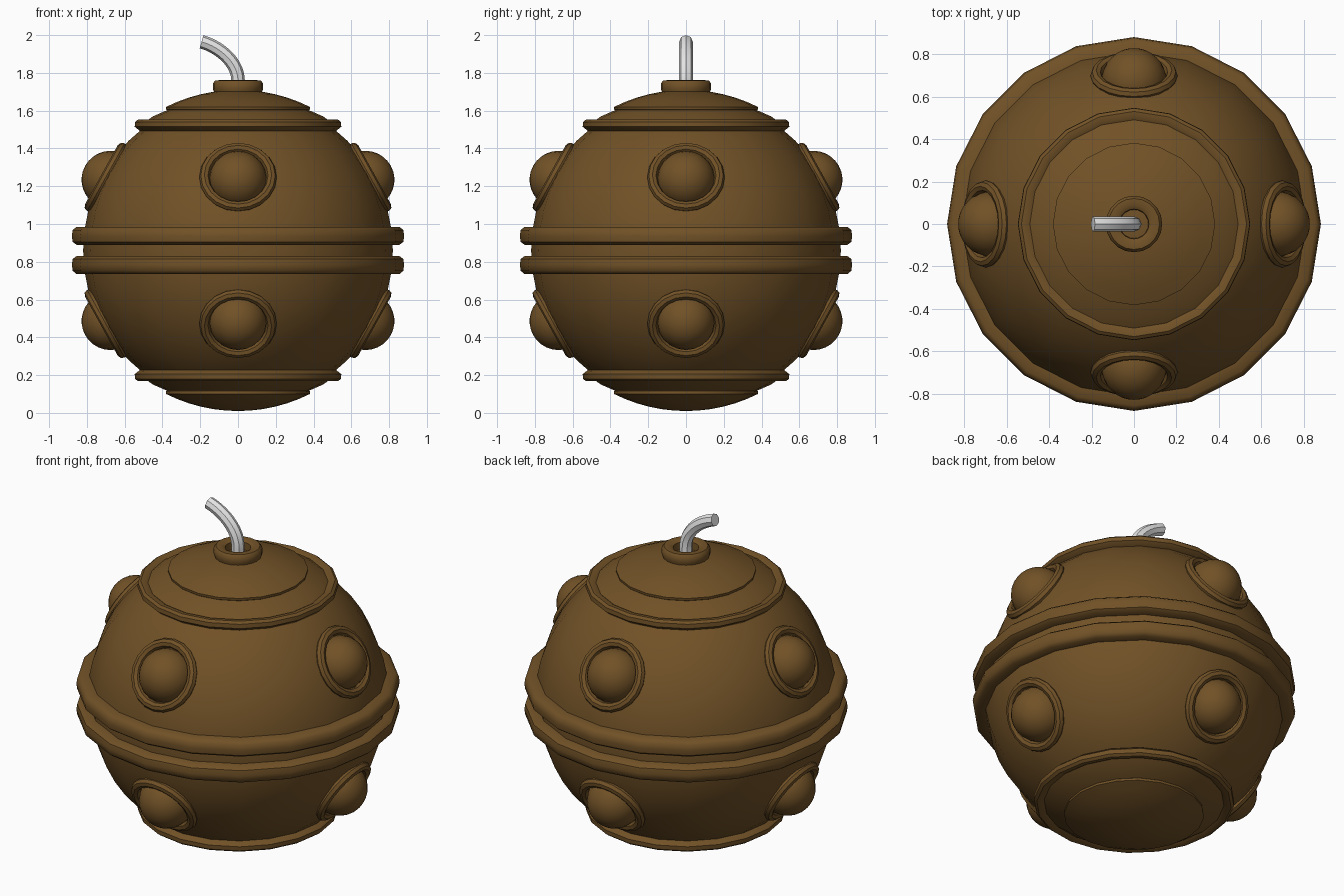
import bpy, bmesh, math
from mathutils import Matrix, Vector

cube = bpy.data.objects.get("Cube")
if cube:
    bpy.data.objects.remove(cube, do_unlink=True)

SIDES = 20
MID = 0.86          # height of the equator


def material(name, rgb):
    m = bpy.data.materials.new(name)
    m.use_nodes = True
    m.diffuse_color = (*rgb, 1)
    bsdf = next(n for n in m.node_tree.nodes if n.type == 'BSDF_PRINCIPLED')
    bsdf.inputs["Base Color"].default_value = (*rgb, 1)
    return m


bronze = material("dark_bronze", (0.165, 0.083, 0.02))
cord = material("pale_cord", (0.8, 0.8, 0.8))


def finish(obj, mat):
    obj.data.materials.append(mat)
    bpy.ops.object.select_all(action='DESELECT')
    obj.select_set(True)
    bpy.context.view_layer.objects.active = obj
    bpy.ops.object.shade_smooth_by_angle(angle=math.radians(42))
    return obj


def lathe(name, profile, matrix=Matrix(), closed=False, sides=SIDES):
    """Spin (radius, height) points around z, then place with matrix."""
    bm = bmesh.new()
    verts = [bm.verts.new((r, 0, z)) for r, z in profile]
    pairs = list(zip(verts, verts[1:]))
    if closed:
        pairs.append((verts[-1], verts[0]))
    edges = [bm.edges.new(p) for p in pairs]
    bmesh.ops.spin(bm, geom=verts + edges, cent=(0, 0, 0), axis=(0, 0, 1),
                   angle=math.tau, steps=sides, use_duplicate=False)
    bmesh.ops.remove_doubles(bm, verts=bm.verts, dist=0.0005)
    bmesh.ops.recalc_face_normals(bm, faces=bm.faces)
    bm.transform(matrix)
    mesh = bpy.data.meshes.new(name)
    bm.to_mesh(mesh)
    bm.free()
    obj = bpy.data.objects.new(name, mesh)
    bpy.context.collection.objects.link(obj)
    return finish(obj, bronze)


def arc(radius, start, end, steps):
    """Points on a circle, angles in degrees above the horizontal."""
    angles = [math.radians(start + (end - start) * i / steps) for i in range(steps + 1)]
    return [(radius * math.cos(a), radius * math.sin(a)) for a in angles]


def ring_profile(major, minor, steps=10):
    return [(major + r, z) for r, z in arc(minor, 0, 360, steps)[:-1]]


# Main shell
lathe("shell", arc(0.82, -90, 90, 24), Matrix.Translation((0, 0, MID)))

for side, label in ((1, "upper"), (-1, "lower")):
    flip = Matrix.Translation((0, 0, MID)) @ Matrix.Diagonal((1, 1, side, 1))

    # Belt around the middle
    belt = [(0.79, 0.03), (0.855, 0.03), (0.875, 0.045), (0.88, 0.075),
            (0.875, 0.108), (0.855, 0.125), (0.79, 0.125)]
    lathe(label + "_belt", belt, flip, closed=True)

    # Flared collar, sloping shoulder and shallow end cap
    lathe(label + "_collar", [(0.44, 0.625), (0.51, 0.625), (0.547, 0.655),
                              (0.545, 0.68), (0.53, 0.692), (0.505, 0.69),
                              (0.47, 0.67)], flip, closed=True)
    lathe(label + "_shoulder", [(0.5, 0.675), (0.45, 0.71), (0.37, 0.745)], flip)
    lathe(label + "_cap", [(0.36, 0.73), (0.38, 0.745)] + arc(0.85, 63.3, 90, 6), flip)

    # Four round studs, each a domed button in a rim
    for i, place in enumerate(("left", "back", "right", "front")):
        turn = Matrix.Rotation(i * math.pi / 2, 4, 'Z')
        tilt = Matrix.Rotation(math.radians(90 - side * 29), 4, 'Y')
        base = Matrix.Translation((0, 0, MID)) @ turn @ tilt
        lathe(f"{label}_{place}_stud_rim", ring_profile(0.178, 0.027, 8),
              base @ Matrix.Translation((0, 0, 0.80)), closed=True)
        lathe(f"{label}_{place}_stud_dome", arc(0.153, -5, 90, 8),
              base @ Matrix.Translation((0, 0, 0.772)))

# Fuse socket with an open hole
lathe("fuse_socket", [(0.12, 1.68), (0.133, 1.715), (0.133, 1.745), (0.12, 1.76),
                      (0.09, 1.762), (0.07, 1.75), (0.066, 1.68)], closed=True)

# Bent fuse
curve = bpy.data.curves.new("fuse", 'CURVE')
curve.dimensions = '3D'
curve.bevel_depth = 0.036
curve.bevel_resolution = 2
curve.resolution_u = 10
curve.use_fill_caps = True
spline = curve.splines.new('BEZIER')
spline.bezier_points.add(2)
path = [((0, 0, 1.68), (0, 0, 0.03)),
        ((0, 0, 1.76), (0, 0, 0.10)),
        ((-0.193, 0, 1.965), (-0.09, 0, 0.025))]
for point, (co, direction) in zip(spline.bezier_points, path):
    point.handle_left_type = point.handle_right_type = 'FREE'
    point.co = co
    point.handle_right = Vector(co) + Vector(direction)
    point.handle_left = Vector(co) - Vector(direction) * (0.3 if co[2] < 1.8 else 1)
fuse = bpy.data.objects.new("fuse", curve)
bpy.context.collection.objects.link(fuse)
bpy.ops.object.select_all(action='DESELECT')
fuse.select_set(True)
bpy.context.view_layer.objects.active = fuse
bpy.ops.object.convert(target='MESH')
finish(bpy.context.view_layer.objects.active, cord)
